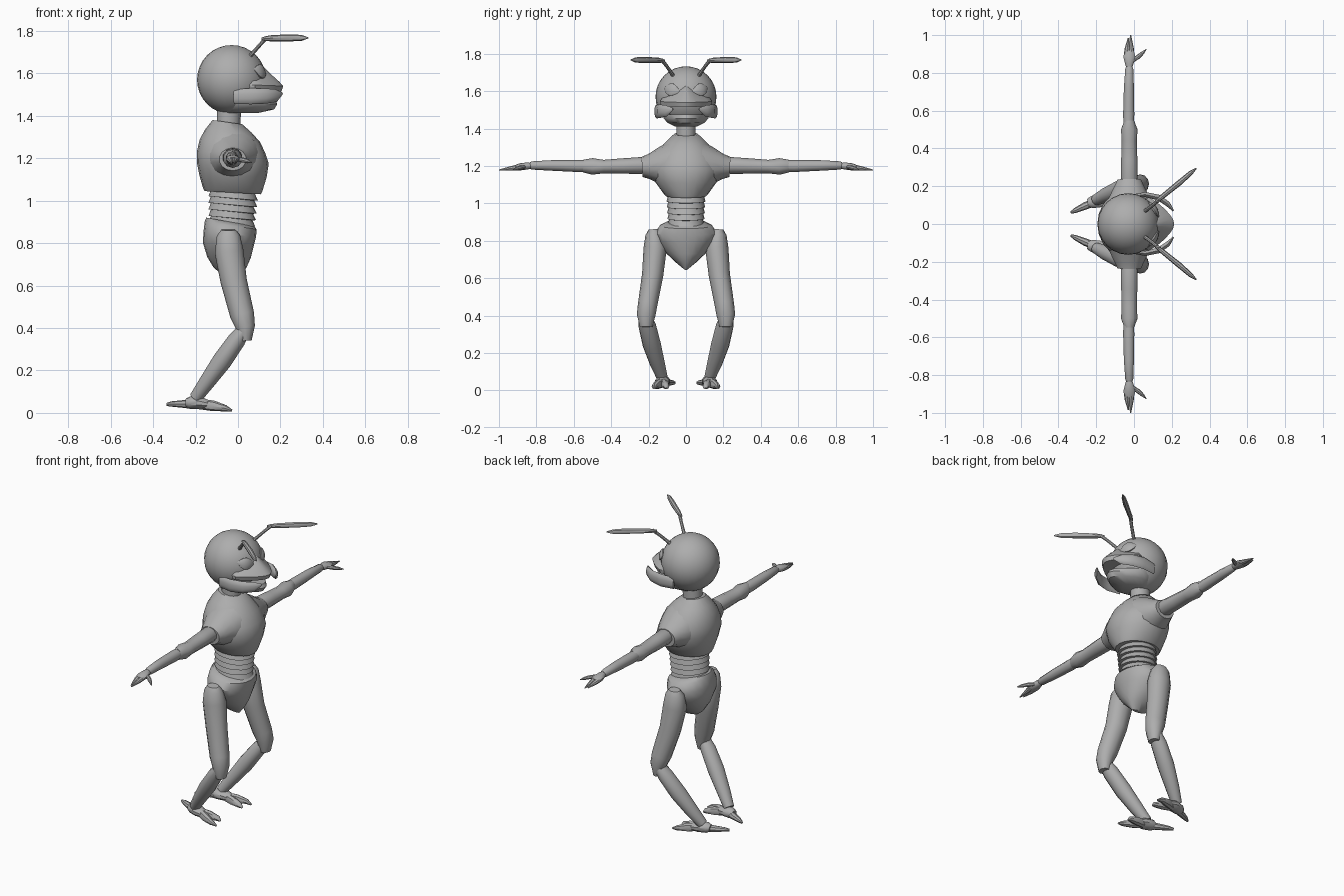
import bpy, bmesh, math
from mathutils import Vector

grey = bpy.data.materials.new("warm_grey")
grey.diffuse_color = (0.42, 0.42, 0.42, 1)


def finish(name, rings, mirror, angle=40):
    """Skin a list of equal vertex rings into one closed object."""
    bm = bmesh.new()
    vs = [[bm.verts.new(p) for p in ring] for ring in rings]
    n = len(vs[0])
    for a, b in zip(vs, vs[1:]):
        for i in range(n):
            j = (i + 1) % n
            bm.faces.new((a[i], a[j], b[j], b[i]))
    bm.faces.new(vs[0])
    bm.faces.new(vs[-1])
    bmesh.ops.recalc_face_normals(bm, faces=bm.faces)
    me = bpy.data.meshes.new(name)
    bm.to_mesh(me)
    bm.free()
    me.materials.append(grey)
    ob = bpy.data.objects.new(name, me)
    bpy.context.collection.objects.link(ob)
    smooth(ob, angle)
    if mirror:
        m = ob.modifiers.new("mirror", 'MIRROR')
        m.use_axis = (False, True, False)
        m.use_mirror_merge = False
    return ob


def smooth(ob, angle=40):
    bpy.ops.object.select_all(action='DESELECT')
    ob.select_set(True)
    bpy.context.view_layer.objects.active = ob
    bpy.ops.object.shade_smooth_by_angle(angle=math.radians(angle))


def tube(name, pts, ref=(0, 0, 1), n=10, mirror=True):
    """Points are x, y, z, radius along ref, radius across ref."""
    ps = [Vector(p[:3]) for p in pts]
    rings = []
    for i, p in enumerate(ps):
        t = (ps[min(i + 1, len(ps) - 1)] - ps[max(i - 1, 0)]).normalized()
        u = Vector(ref)
        u = (u - t * u.dot(t)).normalized()
        v = t.cross(u)
        rings.append([p + u * pts[i][3] * math.cos(a) + v * pts[i][4] * math.sin(a)
                      for a in (2 * math.pi * k / n for k in range(n))])
    return finish(name, rings, mirror)


def body(name, rows, point=0.0, n=20, angle=40):
    """Rows are back x, front x, half width, back z, front z."""
    rings = []
    for xb, xf, w, zb, zf in rows:
        ring = []
        for k in range(n):
            a = 2 * math.pi * k / n
            c, s = math.cos(a), math.sin(a)
            ring.append((xb + (xf - xb) * (1 + c) / 2,
                         w * s * (1 - point * max(0, c)),
                         zb + (zf - zb) * (1 + c) / 2))
        rings.append(ring)
    return finish(name, rings, False, angle)


# Head
HEAD, R = Vector((-0.03, 0, 1.57)), 0.163
bpy.ops.mesh.primitive_uv_sphere_add(segments=24, ring_count=16, radius=R, location=HEAD)
head = bpy.context.object
head.name = "head"
head.data.materials.append(grey)
smooth(head)

# Face: beak-like upper plate and lower jaw
body("upper_face", [(-0.02, 0.11, 0.02, 1.66, 1.64), (-0.04, 0.145, 0.08, 1.60, 1.605),
                    (-0.05, 0.195, 0.128, 1.565, 1.56), (-0.05, 0.213, 0.14, 1.55, 1.54),
                    (-0.05, 0.205, 0.135, 1.53, 1.515)], point=0.45)
body("lower_jaw", [(-0.11, 0.175, 0.125, 1.48, 1.475), (-0.11, 0.185, 0.12, 1.455, 1.455),
                   (-0.10, 0.17, 0.10, 1.435, 1.43), (-0.08, 0.09, 0.06, 1.412, 1.412)], point=0.4)
tube("mandible", [(-0.02, 0.145, 1.49, 0.034, 0.010), (0.06, 0.156, 1.492, 0.038, 0.014),
                  (0.13, 0.14, 1.493, 0.036, 0.016), (0.18, 0.105, 1.495, 0.03, 0.014),
                  (0.208, 0.07, 1.505, 0.006, 0.004)])

# Almond eyes lying on the head surface
inner, outer = Vector((0.13, 0.03, 1.592)), Vector((0.085, 0.128, 1.625))
normal = ((inner + outer) / 2 - HEAD).normalized()
eye = []
for k in range(9):
    f = k / 8
    p = HEAD + (inner.lerp(outer, f) - HEAD).normalized() * (R + 0.002)
    h = max(0.03, math.sin(math.pi * f))
    eye.append((*p, 0.012 * h, 0.035 * h))
tube("eye", eye, ref=normal)

# Antennae
tube("antenna_stalk", [(0.06, 0.07, 1.685, 0.010, 0.010), (0.10, 0.10, 1.73, 0.009, 0.009),
                       (0.135, 0.13, 1.768, 0.010, 0.010)], n=8)
tube("antenna_tip", [(0.115, 0.117, 1.762, 0.008, 0.008), (0.15, 0.145, 1.765, 0.014, 0.013),
                     (0.24, 0.218, 1.767, 0.017, 0.015), (0.30, 0.27, 1.767, 0.014, 0.012),
                     (0.33, 0.295, 1.767, 0.003, 0.003)], n=8)

# Neck, chest and shoulder sockets
body("neck", [(-0.10, 0.01, 0.052, 1.35, 1.33), (-0.10, 0.015, 0.052, 1.44, 1.44)], n=16)
body("chest", [(-0.12, 0.02, 0.065, 1.38, 1.36), (-0.155, 0.065, 0.11, 1.335, 1.32),
               (-0.18, 0.105, 0.15, 1.29, 1.275), (-0.194, 0.13, 0.18, 1.23, 1.22),
               (-0.194, 0.145, 0.185, 1.18, 1.175), (-0.182, 0.135, 0.165, 1.12, 1.11),
               (-0.165, 0.115, 0.12, 1.06, 1.045), (-0.158, 0.108, 0.105, 1.045, 1.03)])
tube("shoulder_socket", [(-0.025, 0.08, 1.205, 0.125, 0.13), (-0.025, 0.14, 1.2, 0.1, 0.11),
                         (-0.025, 0.2, 1.197, 0.066, 0.08), (-0.025, 0.235, 1.195, 0.054, 0.064)],
     n=14)

# Segmented waist
rows = []
for i in range(5):
    z, g = 0.885 + i * 0.031, 0.003 * i
    rows += [(-0.139, 0.082 + g, 0.098 + g / 2, z + 0.012, z - 0.008),
             (-0.128, 0.068 + g, 0.090 + g / 2, z + 0.042, z + 0.022)]
body("waist", rows, angle=30)

# Pelvis
body("pelvis", [(-0.15, 0.075, 0.10, 0.92, 0.88), (-0.157, 0.088, 0.14, 0.90, 0.865),
                (-0.163, 0.085, 0.165, 0.85, 0.83), (-0.165, 0.075, 0.15, 0.80, 0.79),
                (-0.145, 0.06, 0.105, 0.735, 0.73), (-0.115, 0.04, 0.055, 0.685, 0.685),
                (-0.08, 0.01, 0.012, 0.655, 0.645)])

# Arms
tube("upper_arm", [(-0.025, 0.2, 1.203, 0.036, 0.04), (-0.025, 0.24, 1.203, 0.045, 0.047),
                   (-0.025, 0.34, 1.2, 0.041, 0.045), (-0.025, 0.44, 1.197, 0.036, 0.042),
                   (-0.025, 0.50, 1.198, 0.044, 0.046), (-0.025, 0.55, 1.2, 0.034, 0.026)])
tube("forearm", [(-0.028, 0.49, 1.2, 0.03, 0.028), (-0.028, 0.58, 1.2, 0.032, 0.031),
                 (-0.027, 0.72, 1.203, 0.028, 0.028), (-0.025, 0.825, 1.203, 0.022, 0.022),
                 (-0.025, 0.835, 1.203, 0.016, 0.016)])
tube("palm", [(-0.025, 0.82, 1.202, 0.014, 0.014), (-0.025, 0.85, 1.2, 0.019, 0.024),
              (-0.025, 0.885, 1.196, 0.019, 0.033), (-0.025, 0.915, 1.19, 0.014, 0.026)])
for name, y_end, x, spread in (("finger_front", 1.0, -0.012, -0.006),
                               ("finger_back", 0.985, -0.04, 0.010)):
    tube(name, [(x, 0.88, 1.195, 0.014, 0.016), (x + spread / 2, 0.93, 1.188, 0.013, 0.014),
                (x + spread, y_end, 1.178, 0.003, 0.003)], n=8)
tube("thumb", [(-0.015, 0.86, 1.198, 0.010, 0.010), (0.022, 0.885, 1.192, 0.012, 0.012),
               (0.045, 0.905, 1.186, 0.010, 0.009), (0.065, 0.925, 1.18, 0.002, 0.002)], n=8)

# Legs: radius along y first, then across
tube("thigh", [(-0.045, 0.175, 0.862, 0.025, 0.035), (-0.045, 0.172, 0.835, 0.045, 0.055),
               (-0.042, 0.165, 0.76, 0.062, 0.068), (-0.02, 0.178, 0.62, 0.057, 0.062),
               (0.02, 0.205, 0.46, 0.052, 0.057), (0.034, 0.213, 0.405, 0.05, 0.046),
               (0.036, 0.213, 0.34, 0.034, 0.028)], ref=(0, 1, 0), n=12)
tube("shin", [(0.03, 0.217, 0.395, 0.036, 0.03), (-0.005, 0.207, 0.345, 0.047, 0.042),
              (-0.075, 0.183, 0.245, 0.049, 0.046), (-0.15, 0.152, 0.14, 0.04, 0.037),
              (-0.2, 0.128, 0.07, 0.03, 0.03)], ref=(0, 1, 0), n=12)

# Feet: ankle block, two front toes and a rear spur
tube("ankle", [(-0.245, 0.112, 0.047, 0.02, 0.022), (-0.225, 0.115, 0.048, 0.03, 0.033),
               (-0.175, 0.127, 0.046, 0.029, 0.04), (-0.14, 0.13, 0.04, 0.02, 0.03)])
for name, x_end, y_end in (("outer_toe", -0.028, 0.168), ("inner_toe", -0.045, 0.105)):
    y_mid = 0.122 + (y_end - 0.122) * 0.6
    tube(name, [(-0.18, 0.122, 0.042, 0.025, 0.02), (-0.115, y_mid, 0.033, 0.025, 0.022),
                (-0.06, y_end, 0.022, 0.015, 0.016), (x_end, y_end, 0.011, 0.005, 0.005)], n=8)
tube("rear_spur", [(-0.21, 0.115, 0.042, 0.024, 0.02), (-0.26, 0.095, 0.042, 0.018, 0.02),
                   (-0.31, 0.072, 0.042, 0.013, 0.014), (-0.335, 0.06, 0.04, 0.008, 0.006)], n=8)
